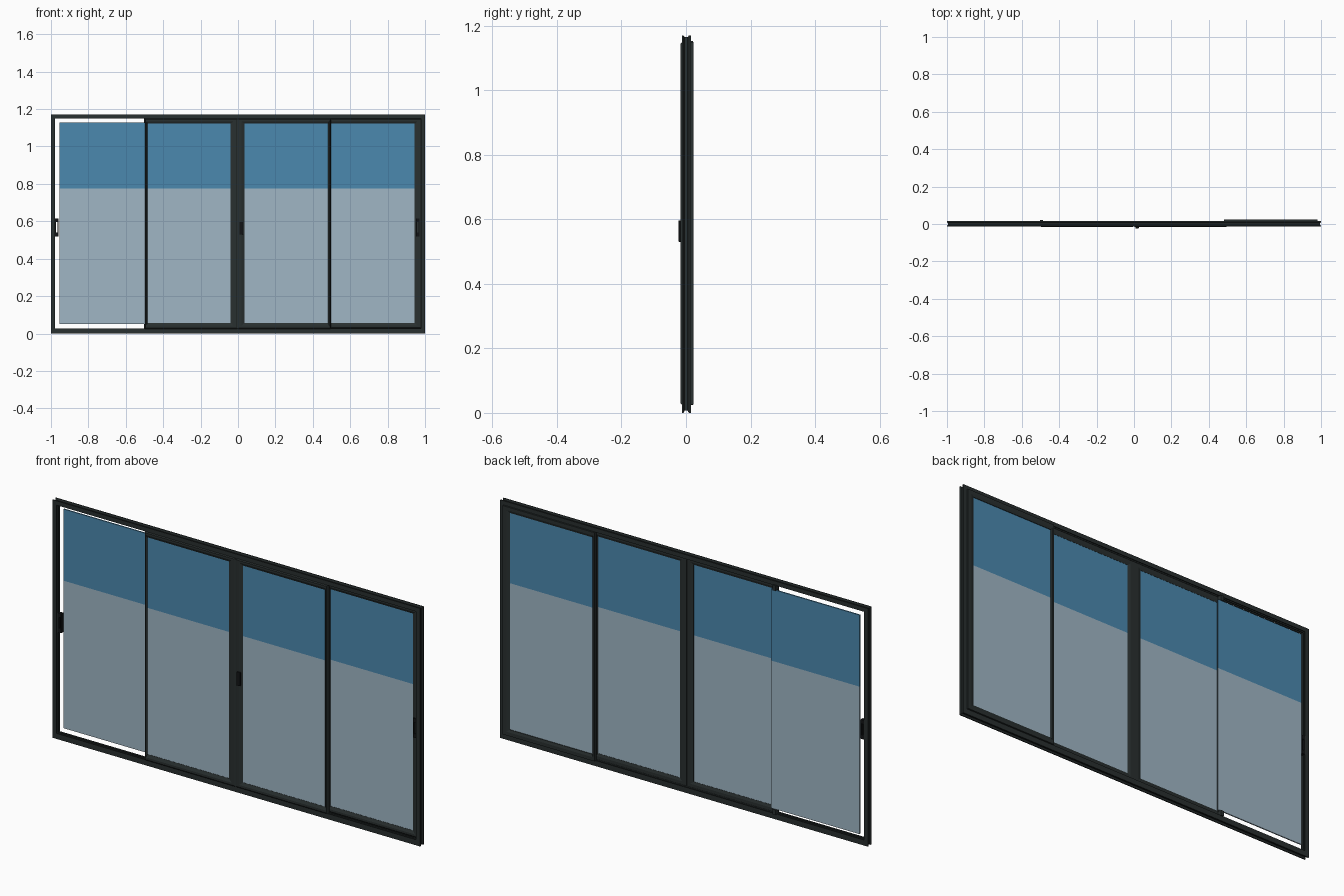
import bpy, bmesh

cube = bpy.data.objects.get("Cube")
if cube:
    bpy.data.objects.remove(cube)


def material(name, rgb):
    m = bpy.data.materials.new(name)
    m.use_nodes = True
    m.diffuse_color = (*rgb, 1)
    bsdf = next(n for n in m.node_tree.nodes if n.type == 'BSDF_PRINCIPLED')
    bsdf.inputs["Base Color"].default_value = (*rgb, 1)
    return m


FRAME = material("charcoal aluminium", (0.022, 0.029, 0.029))
BLACK = material("black handle", (0.006, 0.007, 0.008))
SKY = material("blue glass", (0.07, 0.25, 0.43))
PALE = material("pale glass", (0.35, 0.47, 0.56))


def finish(name, bm, *mats):
    bmesh.ops.recalc_face_normals(bm, faces=bm.faces[:])
    mesh = bpy.data.meshes.new(name)
    bm.to_mesh(mesh)
    bm.free()
    for m in mats:
        mesh.materials.append(m)
    ob = bpy.data.objects.new(name, mesh)
    bpy.context.scene.collection.objects.link(ob)
    return ob


def block(x, y, z):
    """Box from three (low, high) ranges."""
    bm = bmesh.new()
    bmesh.ops.create_cube(bm, size=1)
    for v in bm.verts:
        v.co = [lo if c < 0 else hi for c, (lo, hi) in zip(v.co, (x, y, z))]
    return bm


def ring(name, x, z, widths, profile, mat):
    """Mitred rectangular frame; profile is (share of member width, y)."""
    left, right, bottom, top = widths
    bm = bmesh.new()
    loops = []
    for t, y in profile:
        xa, xb = x[0] + t * left, x[1] - t * right
        za, zb = z[0] + t * bottom, z[1] - t * top
        loops.append([bm.verts.new((a, y, b)) for a, b in
                      ((xa, za), (xb, za), (xb, zb), (xa, zb))])
    for i, loop in enumerate(loops):
        prev = loops[i - 1]
        for k in range(4):
            j = (k + 1) % 4
            bm.faces.new((prev[k], prev[j], loop[j], loop[k]))
    return finish(name, bm, mat)


def glass(name, x, y, z, split=0.775):
    """Pane cut at one height, blue above and pale below."""
    bm = block(x, y, z)
    bmesh.ops.bisect_plane(bm, geom=bm.verts[:] + bm.edges[:] + bm.faces[:],
                           plane_co=(0, 0, split), plane_no=(0, 0, 1))
    for f in bm.faces:
        f.material_index = 0 if f.calc_center_median().z > split else 1
    return finish(name, bm, SKY, PALE)


# Outer frame with a hollow outer edge and two inner track grooves
track = [(0, -.013), (0, -.008), (.25, -.004), (.25, .005), (0, .009),
         (0, .015), (1, .015), (1, .011), (.55, .010), (.55, .004),
         (1, .003), (1, -.001), (.55, -.002), (.55, -.008), (1, -.009), (1, -.013)]
ring("outer_frame", (-1, 1), (0, 1.17), (.022, .022, .027, .021), track, FRAME)


def sash_profile(front, back):
    return [(0, back), (0, front + .005), (.2, front), (.55, front),
            (1, front + .006), (1, back - .004), (.6, back)]


# Two centre sashes on the front track, meeting in the middle
centre = sash_profile(-.017, .001)
ring("centre_right_sash", (-.498, -.002), (.024, 1.15),
     (.014, .038, .032, .028), centre, FRAME)
ring("centre_left_sash", (-.002, .496), (.024, 1.15),
     (.037, .014, .032, .028), centre, FRAME)
glass("centre_right_glass", (-.486, -.038), (-.010, -.004), (.054, 1.124))
glass("centre_left_glass", (.033, .484), (-.010, -.004), (.054, 1.124))

# Side sash on the rear track, and the bare side pane opposite
ring("side_left_sash", (.482, .981), (.026, 1.15),
     (.014, .036, .030, .028), sash_profile(.003, .023), FRAME)
glass("side_left_glass", (.494, .947), (.010, .016), (.054, 1.124))
glass("side_right_glass", (-.955, -.474), (.010, .016), (.05, 1.127))

# Weather strip between the centre sashes
finish("meeting_strip", block((-.006, .002), (-.014, .004), (.03, 1.144)), FRAME)

# Stops on the rear track
for label, z in (("upper", (1.126, 1.152)), ("lower", (.024, .05))):
    finish(label + "_stop", block((-.502, -.486), (0, .022), z), FRAME)

# Side pull handles
pull = [(0, -.002), (1, -.002), (1, .014), (0, .014)]
for label, x in (("right", (-.978, -.960)), ("left", (.953, .971))):
    ring(label + "_pull_handle", x, (.52, .615), (.005, .005, .02, .02), pull, BLACK)

# Centre handle with softened edges
handle = finish("centre_handle", block((.007, .026), (-.023, -.012), (.53, .597)), BLACK)
bevel = handle.modifiers.new("Bevel", 'BEVEL')
bevel.width = .002
bevel.segments = 2
